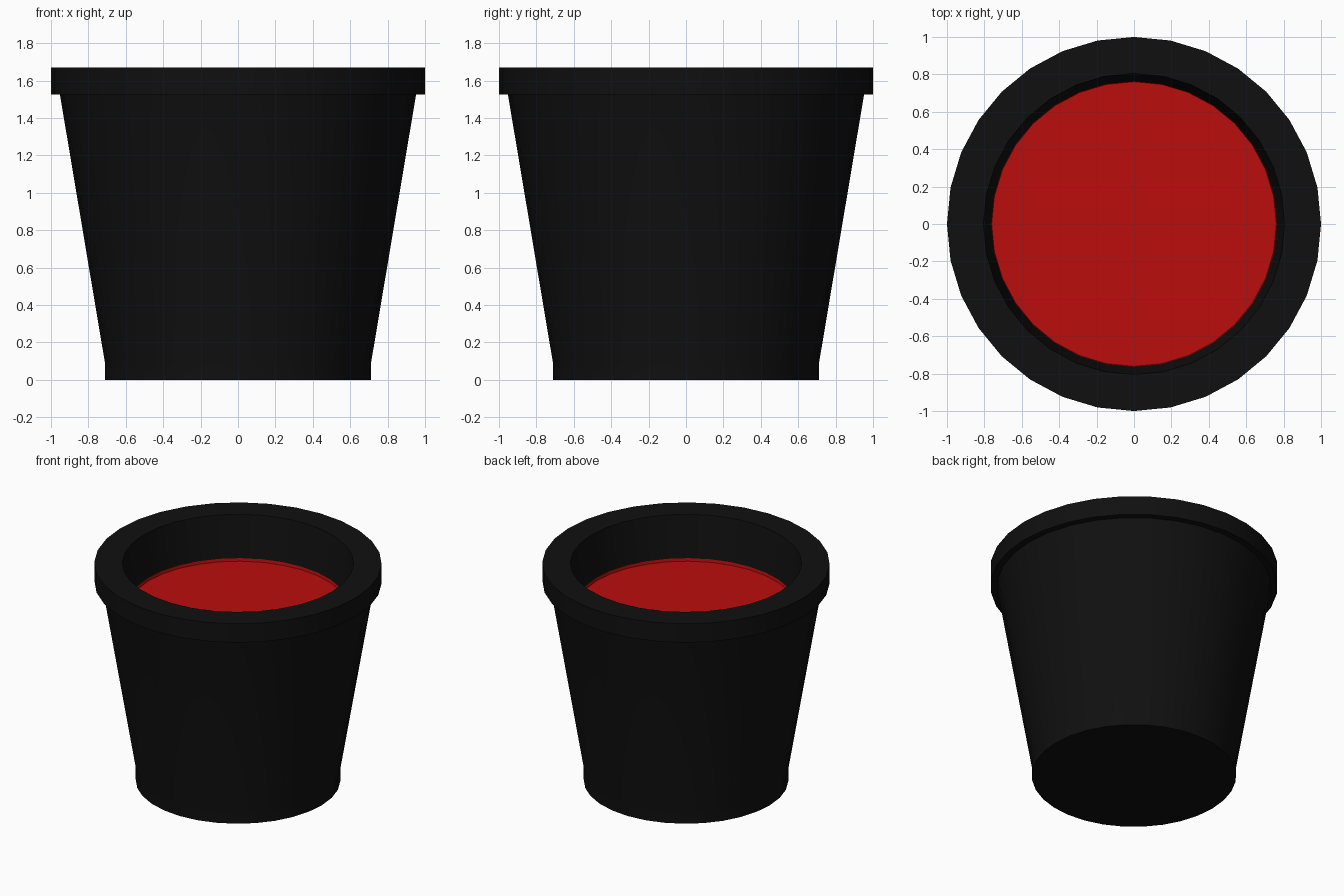
import bpy, bmesh
from math import radians, cos, sin, tau

if "Cube" in bpy.data.objects:
    bpy.data.objects.remove(bpy.data.objects["Cube"])

SIDES = 32


def material(name, color):
    mat = bpy.data.materials.new(name)
    mat.diffuse_color = color
    mat.use_nodes = True
    mat.node_tree.nodes["Principled BSDF"].inputs["Base Color"].default_value = mat.diffuse_color
    return mat


def lathe(name, profile, mat):
    """Revolve (radius, z) points around z; radius 0 closes to a flat cap."""
    bm = bmesh.new()
    rings = []
    for r, z in profile:
        if r == 0:
            continue
        rings.append([bm.verts.new((r * cos(tau * i / SIDES), r * sin(tau * i / SIDES), z))
                      for i in range(SIDES)])
    for a, b in zip(rings, rings[1:]):
        for i in range(SIDES):
            j = (i + 1) % SIDES
            bm.faces.new((a[i], a[j], b[j], b[i]))
    if profile[0][0] == 0:
        bm.faces.new(rings[0][::-1])
    if profile[-1][0] == 0:
        bm.faces.new(rings[-1])
    mesh = bpy.data.meshes.new(name)
    bm.to_mesh(mesh)
    bm.free()
    obj = bpy.data.objects.new(name, mesh)
    bpy.context.collection.objects.link(obj)
    mesh.materials.append(mat)
    bpy.ops.object.select_all(action='DESELECT')
    obj.select_set(True)
    bpy.context.view_layer.objects.active = obj
    bpy.ops.object.shade_smooth_by_angle(angle=radians(30))
    return obj


black = material("black", (0.005, 0.005, 0.005, 1))
red = material("red", (0.5, 0.004, 0.004, 1))

# Pot: base, straight foot, flared wall, overhanging rim, sloping inner wall
lathe("pot", [(0, 0), (0.712, 0), (0.712, 0.095), (0.952, 1.525), (1, 1.525),
              (1, 1.67), (0.805, 1.67), (0.764, 1.352)], black)

# Filling: shallow lip around a flat surface
lathe("filling", [(0.764, 1.352), (0.761, 1.33), (0, 1.33)], red)
